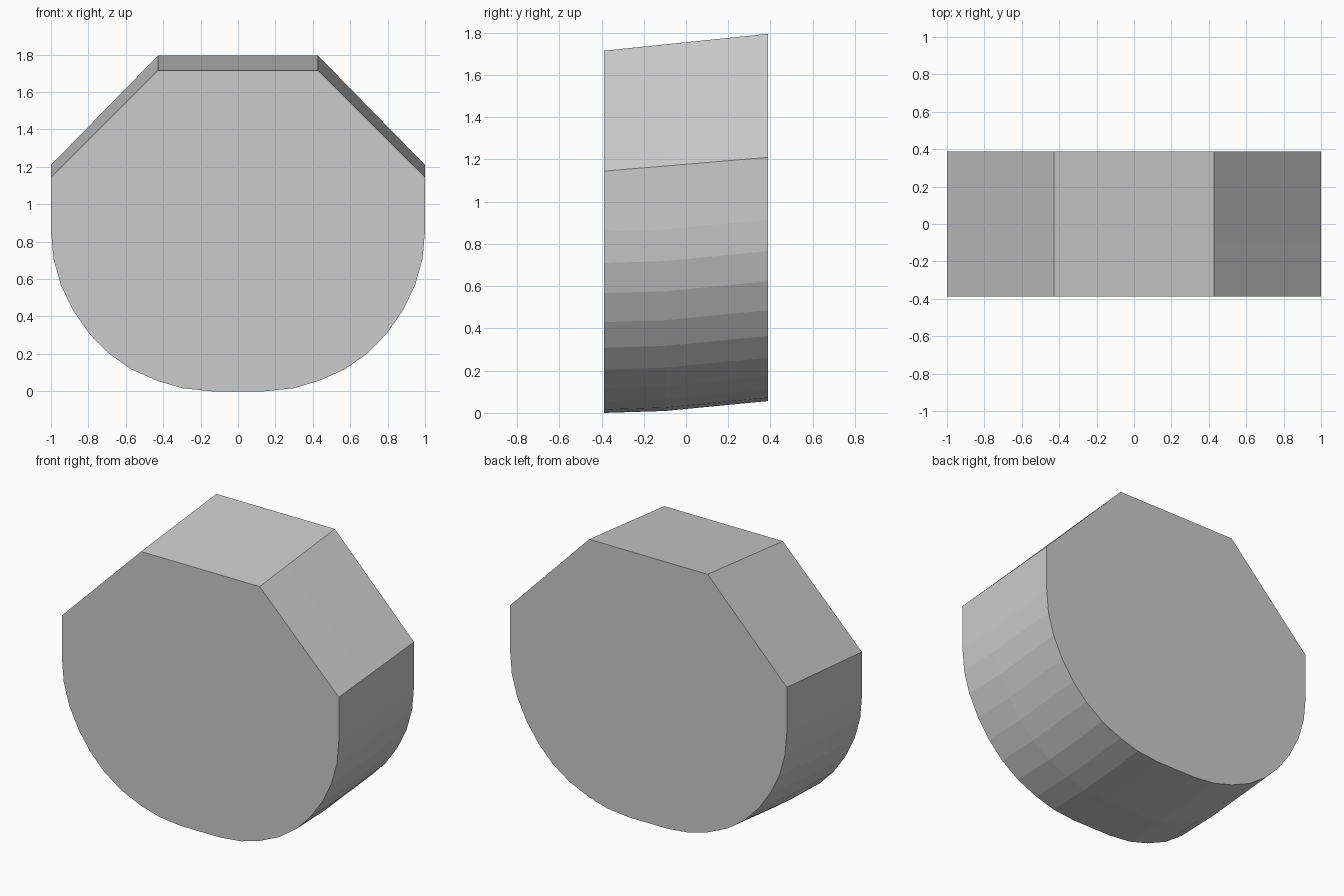
import bpy, bmesh

if "Cube" in bpy.data.objects:
    bpy.data.objects.remove(bpy.data.objects["Cube"])

# Right half of the front profile (x, z), bottom to top
curve = [(0.14, 0.0), (0.295, 0.016), (0.43, 0.055), (0.57, 0.117), (0.695, 0.205),
         (0.795, 0.308), (0.88, 0.43), (0.947, 0.567), (0.987, 0.71), (1.0, 0.86)]
top = [(1.0, 1.145), (0.428, 1.715)]

# Cross-sections: y, lift of the rounded base, lift of shoulder, lift of flat top
sections = [(-0.388, 0.0, 0.0, 0.0),
            (-0.10, 0.009, 0.024, 0.03),
            (0.388, 0.056, 0.065, 0.08)]

bm = bmesh.new()
rings = []
for y, base, shoulder, crown in sections:
    half = [(x, z + base) for x, z in curve]
    half += [(top[0][0], top[0][1] + shoulder), (top[1][0], top[1][1] + crown)]
    outline = half + [(-x, z) for x, z in reversed(half)]
    rings.append([bm.verts.new((x, y, z)) for x, z in outline])

# Outer walls and the two end faces
n = len(rings[0])
for a, b in zip(rings, rings[1:]):
    for i in range(n):
        j = (i + 1) % n
        bm.faces.new((a[i], a[j], b[j], b[i]))
bm.faces.new(rings[0])
bm.faces.new(rings[-1])
bmesh.ops.recalc_face_normals(bm, faces=bm.faces)

mesh = bpy.data.meshes.new("rounded_block")
bm.to_mesh(mesh)
bm.free()
bpy.context.collection.objects.link(bpy.data.objects.new("rounded_block", mesh))
